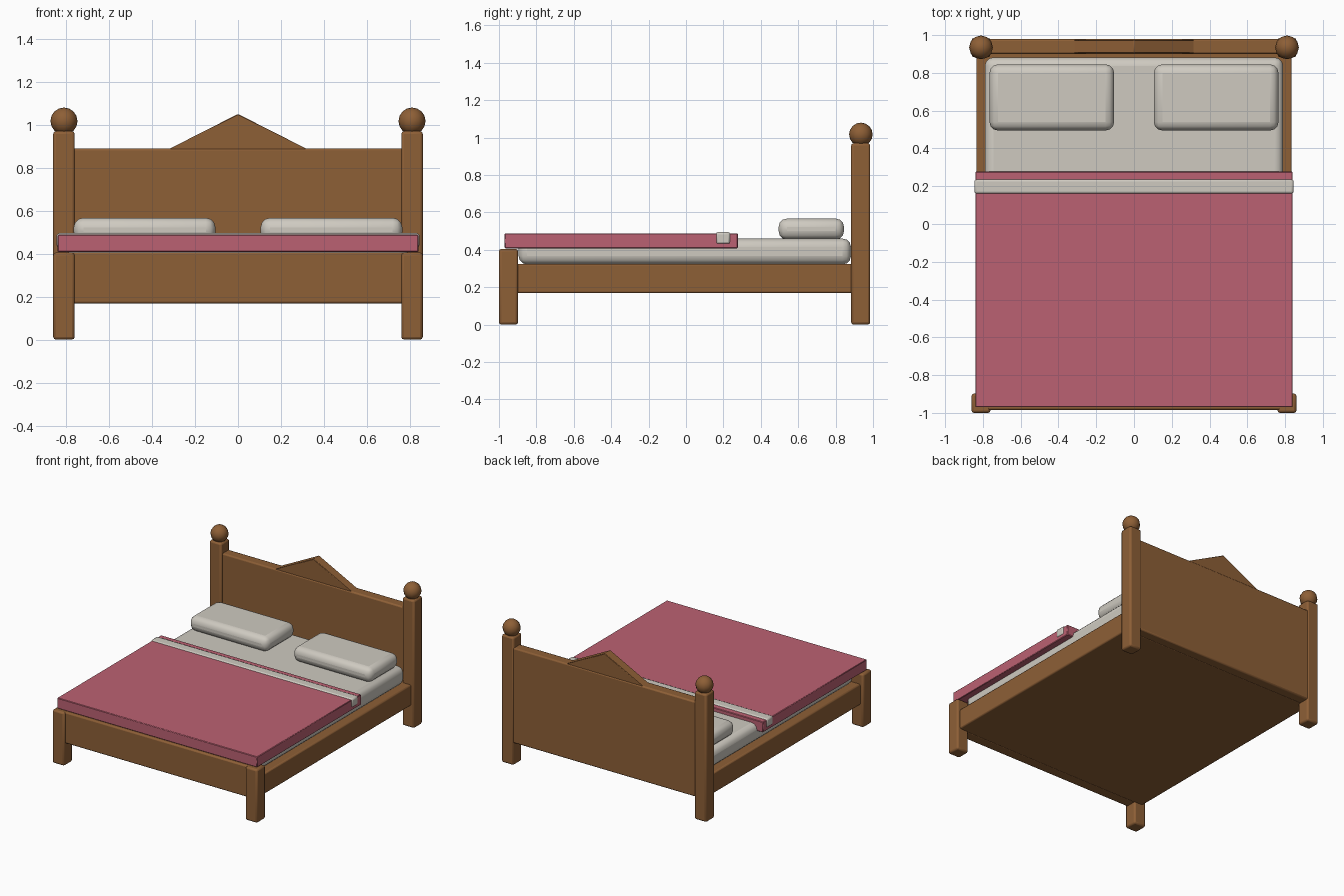
import bpy, bmesh, math

if "Cube" in bpy.data.objects:
    bpy.data.objects.remove(bpy.data.objects["Cube"])


def material(name, rgb):
    m = bpy.data.materials.new(name)
    m.diffuse_color = (*rgb, 1)
    m.use_nodes = True
    m.node_tree.nodes["Principled BSDF"].inputs["Base Color"].default_value = m.diffuse_color
    return m


WOOD = material("wood", (0.27, 0.115, 0.037))
LINEN = material("linen", (0.62, 0.59, 0.53))
ROSE = material("rose", (0.50, 0.12, 0.17))


def finish(name, bm, mat, bevel=0, segments=1):
    bmesh.ops.recalc_face_normals(bm, faces=bm.faces)
    mesh = bpy.data.meshes.new(name)
    bm.to_mesh(mesh)
    bm.free()
    ob = bpy.data.objects.new(name, mesh)
    bpy.context.collection.objects.link(ob)
    mesh.materials.append(mat)
    if bevel:
        mod = ob.modifiers.new("bevel", 'BEVEL')
        mod.width, mod.segments = bevel, segments
    bpy.ops.object.select_all(action='DESELECT')
    ob.select_set(True)
    bpy.context.view_layer.objects.active = ob
    bpy.ops.object.shade_smooth_by_angle(angle=math.radians(50))
    return ob


def box(name, x, y, z, mat, bevel=0, segments=1):
    """Box from (min, max) ranges on each axis."""
    bm = bmesh.new()
    bmesh.ops.create_cube(bm, size=1)
    for v in bm.verts:
        for i, (a, b) in enumerate((x, y, z)):
            v.co[i] = b if v.co[i] > 0 else a
    return finish(name, bm, mat, bevel, segments)


# Slatless solid base forming the side rails
box("bed_base", (-0.835, 0.835), (-0.91, 0.91), (0.168, 0.325), WOOD, 0.01, 2)

# Headboard and footboard panels
box("headboard", (-0.78, 0.78), (0.90, 0.98), (0.168, 0.89), WOOD, 0.01, 2)
box("footboard", (-0.78, 0.78), (-0.985, -0.90), (0.168, 0.405), WOOD, 0.01, 2)

# Triangular pediment on the headboard
bm = bmesh.new()
face = bm.faces.new([bm.verts.new((x, 0.905, z))
                     for x, z in ((-0.325, 0.885), (0.325, 0.885), (0, 1.05))])
ext = bmesh.ops.extrude_face_region(bm, geom=[face])
for v in ext["geom"]:
    if isinstance(v, bmesh.types.BMVert):
        v.co.y = 0.975
finish("pediment", bm, WOOD, 0.003)

# Posts, finials and pillows on both sides
for side, s in (("left", -1), ("right", 1)):
    px = (s * 0.81 - 0.05, s * 0.81 + 0.05)
    box(f"head_post_{side}", px, (0.883, 0.985), (0, 0.97), WOOD, 0.013, 2)
    box(f"foot_post_{side}", px, (-1.0, -0.898), (0, 0.405), WOOD, 0.013, 2)

    bm = bmesh.new()
    bmesh.ops.create_uvsphere(bm, u_segments=12, v_segments=8, radius=0.063)
    bmesh.ops.translate(bm, verts=bm.verts, vec=(s * 0.81, 0.935, 1.017))
    finish(f"finial_{side}", bm, WOOD)

    box(f"pillow_{side}", sorted((s * 0.105, s * 0.765)), (0.495, 0.845),
        (0.455, 0.567), LINEN, 0.045, 3)

# Mattress and bedding
box("mattress", (-0.79, 0.79), (-0.895, 0.882), (0.322, 0.46), LINEN, 0.045, 3)
box("blanket", (-0.84, 0.84), (-0.97, 0.277), (0.408, 0.488), ROSE, 0.004)
box("sheet_fold", (-0.845, 0.845), (0.16, 0.237), (0.43, 0.495), LINEN, 0.012, 2)
